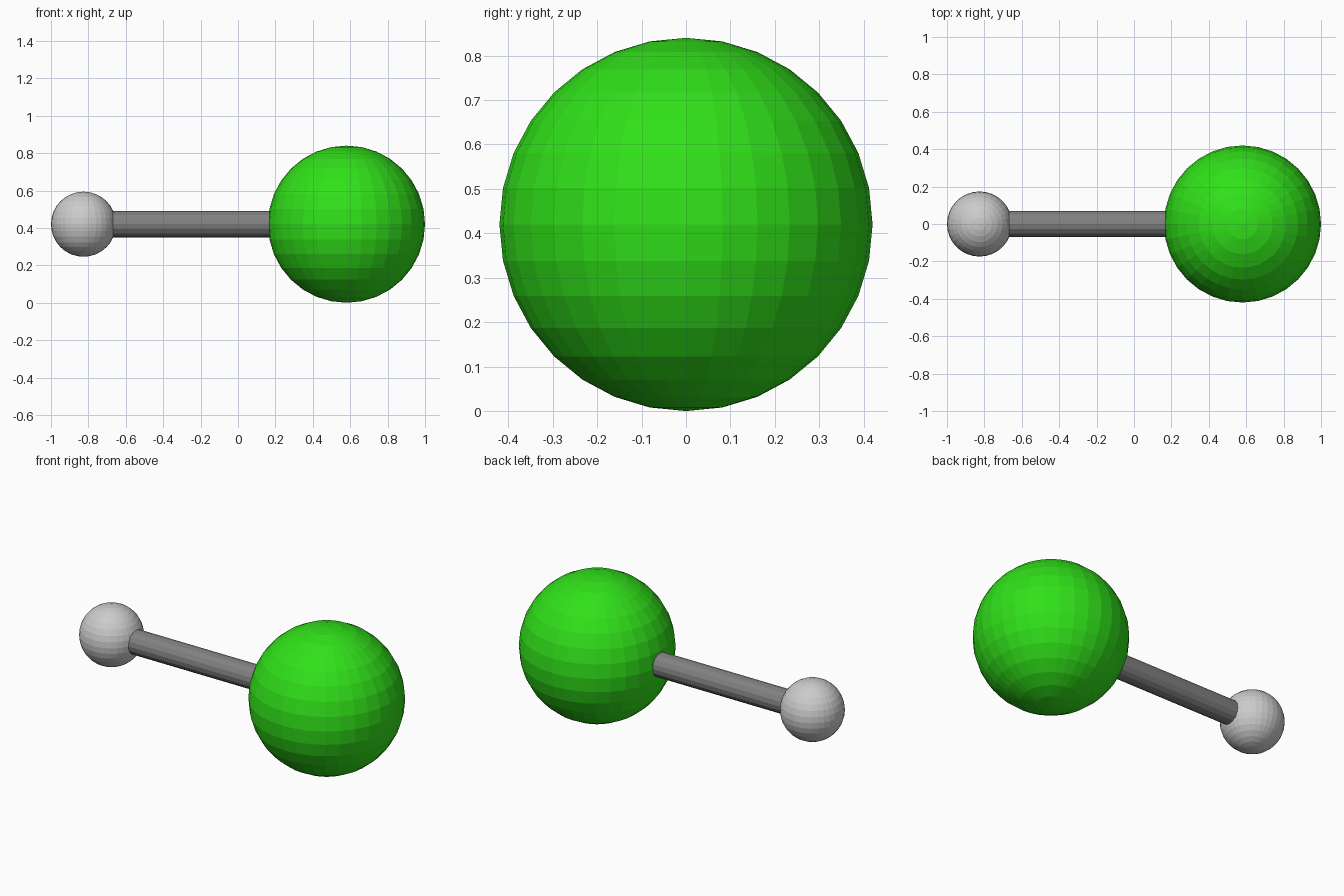
import bpy
from math import radians

if "Cube" in bpy.data.objects:
    bpy.data.objects.remove(bpy.data.objects["Cube"])

AXIS_Z = 0.42
BIG_X, BIG_R = 0.58, 0.42
SMALL_X, SMALL_R = -0.826, 0.174
ROD_R = 0.07


def paint(obj, name, rgb):
    mat = bpy.data.materials.new(name)
    mat.diffuse_color = (*rgb, 1)
    mat.use_nodes = True
    mat.node_tree.nodes["Principled BSDF"].inputs["Base Color"].default_value = mat.diffuse_color
    obj.data.materials.append(mat)


def ball(name, x, radius):
    bpy.ops.mesh.primitive_uv_sphere_add(segments=32, ring_count=16,
                                         radius=radius, location=(x, 0, AXIS_Z))
    obj = bpy.context.object
    obj.name = name
    return obj


# Large green ball and small light grey ball, flat faceted
paint(ball("large_ball", BIG_X, BIG_R), "green", (0.03, 0.75, 0.01))
paint(ball("small_ball", SMALL_X, SMALL_R), "light_grey", (0.55, 0.55, 0.55))

# Rod joining the ball centres
bpy.ops.mesh.primitive_cylinder_add(vertices=16, radius=ROD_R,
                                    depth=BIG_X - SMALL_X,
                                    location=((BIG_X + SMALL_X) / 2, 0, AXIS_Z),
                                    rotation=(0, radians(90), 0))
rod = bpy.context.object
rod.name = "connecting_rod"
paint(rod, "dark_grey", (0.22, 0.22, 0.22))
